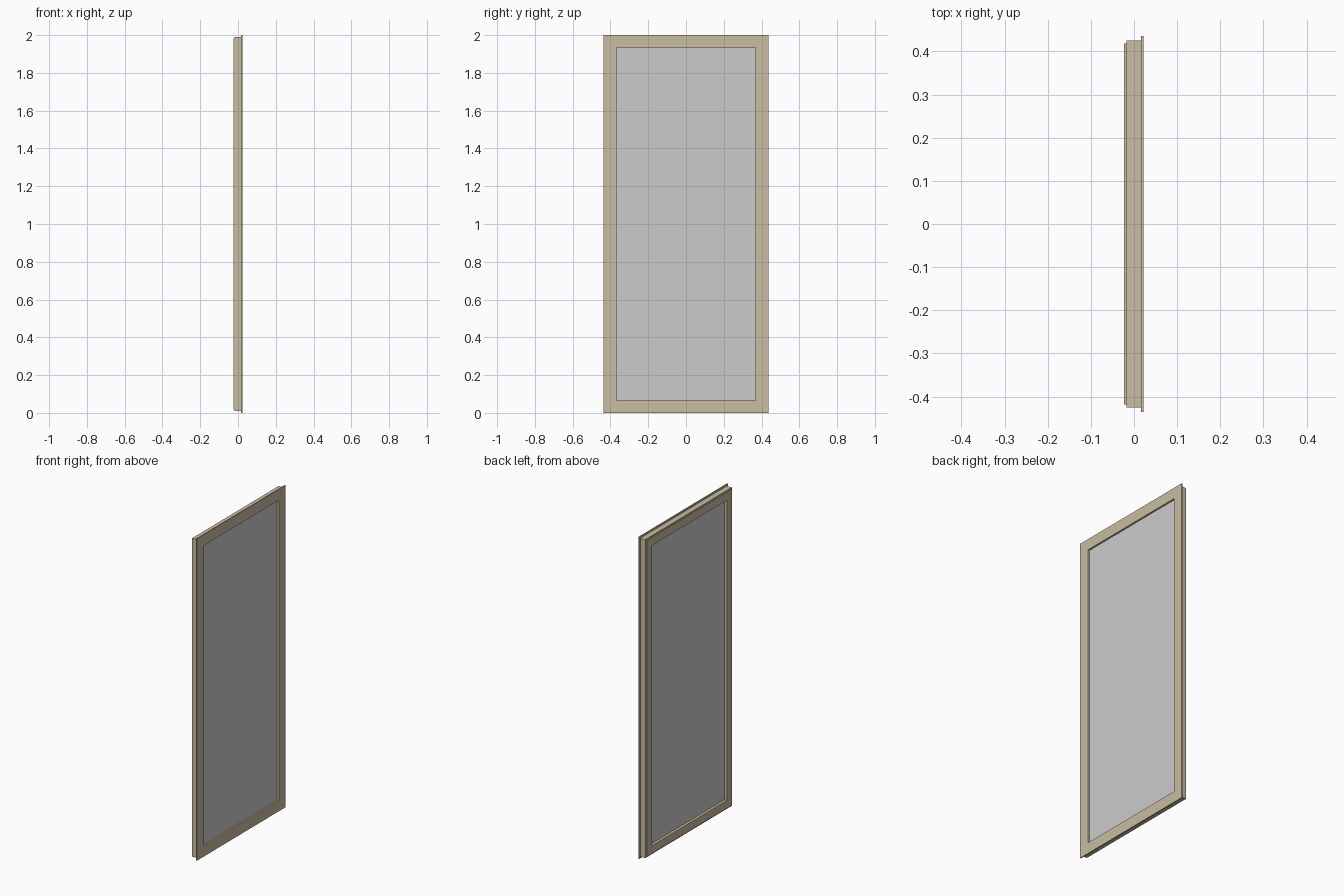
import bpy, bmesh

if "Cube" in bpy.data.objects:
    bpy.data.objects.remove(bpy.data.objects["Cube"], do_unlink=True)

HALF_WIDTH, HEIGHT = 0.436, 2.0
BORDER = 0.068


def material(name, rgb):
    mat = bpy.data.materials.new(name)
    mat.use_nodes = True
    color = (*rgb, 1)
    mat.diffuse_color = color
    mat.node_tree.nodes["Principled BSDF"].inputs["Base Color"].default_value = color
    return mat


def finish(name, bm, mat):
    bmesh.ops.recalc_face_normals(bm, faces=bm.faces)
    mesh = bpy.data.meshes.new(name)
    bm.to_mesh(mesh)
    bm.free()
    mesh.materials.append(mat)
    obj = bpy.data.objects.new(name, mesh)
    bpy.context.collection.objects.link(obj)
    return obj


def rectangle(bm, x, inset):
    """Upright rectangle of vertices, set in from the outer edge."""
    y, low, high = HALF_WIDTH - inset, inset, HEIGHT - inset
    return [bm.verts.new((x, *p)) for p in ((-y, low), (y, low), (y, high), (-y, high))]


beige = material("beige frame", (0.58, 0.51, 0.36))
grey = material("grey panel", (0.60, 0.60, 0.60))

# Frame: a stepped moulding profile (depth, inset) swept around the rectangle
profile = [(0.0225, 0), (0.0165, 0), (0.0165, 0.011), (-0.0175, 0.011),
           (-0.0175, 0.018), (-0.0235, 0.018), (-0.0235, BORDER), (0.0225, BORDER)]
bm = bmesh.new()
loops = [rectangle(bm, x, inset) for x, inset in profile]
for a, b in zip(loops, loops[1:] + loops[:1]):
    for i in range(4):
        j = (i + 1) % 4
        bm.faces.new((a[i], a[j], b[j], b[i]))
finish("window_frame", bm, beige)

# Panel: a thin slab recessed from both sides of the opening
bm = bmesh.new()
back, front = (rectangle(bm, x, BORDER) for x in (-0.007, 0.012))
bm.faces.new(back)
bm.faces.new(front)
for i in range(4):
    j = (i + 1) % 4
    bm.faces.new((back[i], back[j], front[j], front[i]))
finish("panel", bm, grey)
